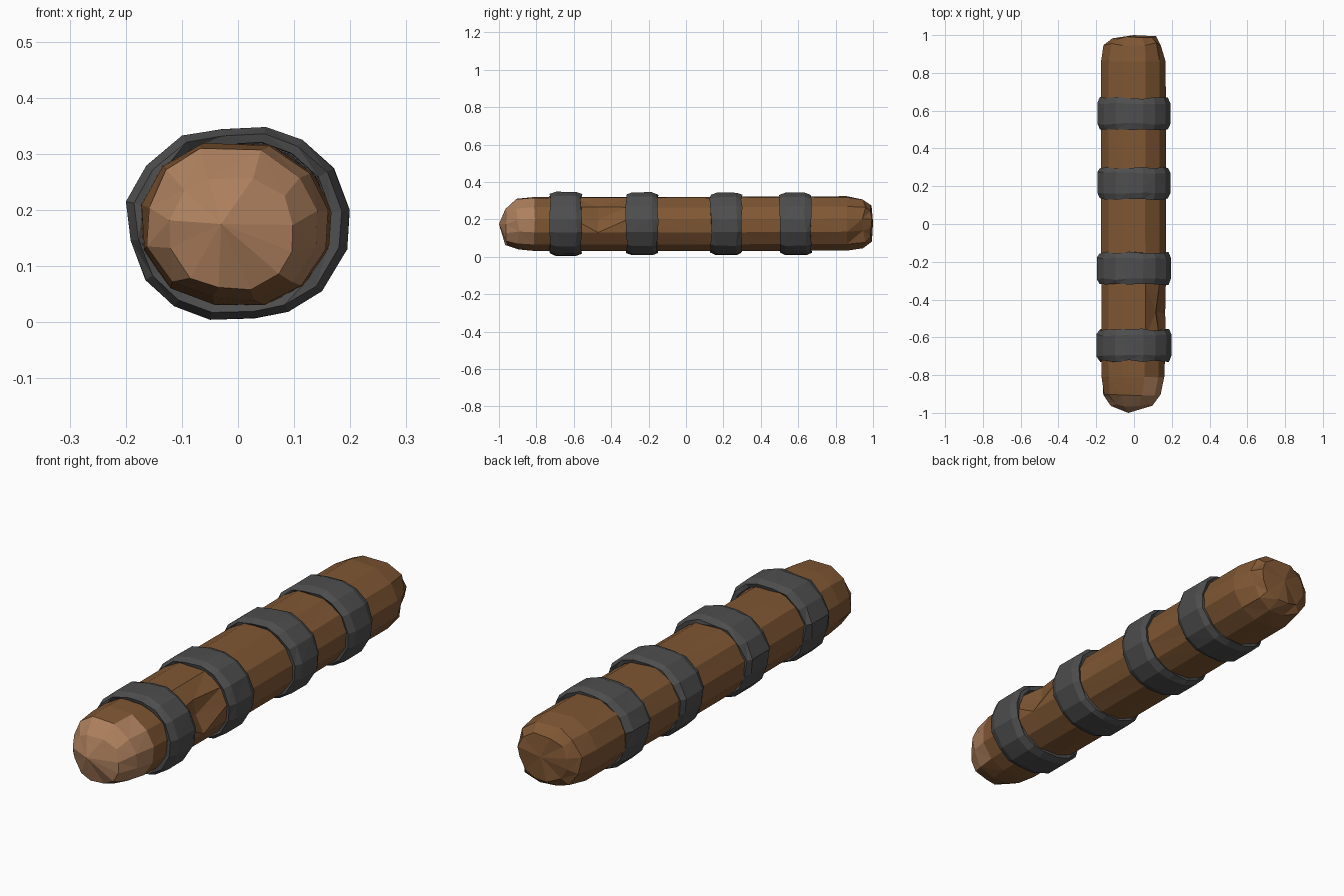
import bpy, bmesh, random
from mathutils import Vector

if "Cube" in bpy.data.objects:
    bpy.data.objects.remove(bpy.data.objects["Cube"])

random.seed(4)
CZ = 0.177


def material(name, rgb):
    m = bpy.data.materials.new(name)
    m.diffuse_color = (*rgb, 1)
    m.use_nodes = True
    m.node_tree.nodes["Principled BSDF"].inputs["Base Color"].default_value = m.diffuse_color
    return m


bark = material("brown bark", (0.215, 0.095, 0.034))
cut_wood = material("light cut wood", (0.42, 0.215, 0.11))
iron = material("dark iron", (0.076, 0.076, 0.077))


def finish(name, bm, mats):
    bmesh.ops.recalc_face_normals(bm, faces=bm.faces)
    me = bpy.data.meshes.new(name)
    bm.to_mesh(me)
    bm.free()
    for m in mats:
        me.materials.append(m)
    ob = bpy.data.objects.new(name, me)
    bpy.context.collection.objects.link(ob)
    return ob


def bridge(bm, a, b):
    n = len(a)
    for i in range(n):
        j = (i + 1) % n
        bm.faces.new((a[i], a[j], b[j], b[i]))


# Log: one rough outline lofted along y, narrowing at both ends
outline = [(0.165, 0.13), (0.168, 0.20), (0.135, 0.265), (0.06, 0.315),
           (-0.06, 0.32), (-0.135, 0.28), (-0.174, 0.21), (-0.17, 0.13),
           (-0.12, 0.06), (-0.04, 0.03), (0.05, 0.03), (0.12, 0.065)]
# y, x scale, z scale, x shift, z shift
sections = [(-0.96, 0.66, 0.68, -0.01, -0.015), (-0.90, 0.88, 0.92, -0.01, 0.0),
            (-0.81, 0.97, 0.99, -0.003, 0), (-0.60, 1, 1, 0, 0), (-0.47, 1, 1, 0, 0),
            (-0.31, 1, 1, 0, 0), (0.25, 1, 1, 0, 0), (0.60, 1, 1, 0, 0.003),
            (0.86, 1, 1, 0, 0.003), (0.95, 0.91, 0.89, 0, 0.004),
            (0.985, 0.68, 0.66, 0, 0.006)]
# chips in the side: (section, outline point) -> inward push
chips = {(4, 1): 0.045, (4, 2): 0.02, (9, 0): 0.03, (9, 1): 0.015}
bm = bmesh.new()
rings = []
for s, (y, sx, sz, dx, dz) in enumerate(sections):
    end = s in (0, 1, 9, 10)
    ring = []
    for k, (x, z) in enumerate(outline):
        j = 0.010 if end else 0.002
        px = x * sx + dx - chips.get((s, k), 0) + random.uniform(-j, j) * 0.5
        pz = CZ + (z - CZ) * sz + dz + random.uniform(-j, j) * 0.5
        py = y + random.uniform(-j, j)
        ring.append(bm.verts.new((px, py, pz)))
    rings.append(ring)
for a, b in zip(rings, rings[1:]):
    bridge(bm, a, b)
for ring, tip in ((rings[0], (-0.03, -1.0, 0.175)), (rings[-1], (0.0, 1.0, 0.185))):
    t = bm.verts.new(tip)
    for i in range(len(ring)):
        bm.faces.new((t, ring[i], ring[(i + 1) % len(ring)]))
bmesh.ops.recalc_face_normals(bm, faces=bm.faces)
# Bare wood on the front end, bark on its underside
for f in bm.faces:
    f.normal_update()
    c = f.calc_center_median()
    bare = c.y < -0.84 and f.normal.y < -0.12 and f.normal.z > -0.62
    f.material_index = 1 if bare else 0
bmesh.ops.triangulate(bm, faces=bm.faces)
finish("log", bm, [bark, cut_wood])

# Iron bands: bevelled hoops with a slightly hammered outline
hoop = [(0.2, 0.20), (0.172, 0.275), (0.115, 0.325), (0.05, 0.348), (-0.03, 0.345),
        (-0.10, 0.333), (-0.165, 0.28), (-0.2, 0.215), (-0.192, 0.145),
        (-0.165, 0.075), (-0.115, 0.028), (-0.05, 0.004), (0.03, 0.006),
        (0.09, 0.018), (0.15, 0.055), (0.195, 0.13)]
# y offset and scale of each loop round the hoop section
profile = [(-0.055, 1.0), (0.055, 1.0), (0.083, 0.93), (0.078, 0.84),
           (-0.078, 0.84), (-0.083, 0.93)]
for n, y0 in enumerate((-0.643, -0.235, 0.215, 0.585)):
    bm = bmesh.new()
    shrink = (1.0, 0.985, 0.975, 0.975)[n]
    loops = []
    for dy, sc in profile:
        loop = []
        for x, z in hoop:
            r = sc * shrink + random.uniform(-0.012, 0.0)
            v = Vector((x * r, y0 + dy + random.uniform(-0.006, 0.006), CZ + (z - CZ) * r))
            loop.append(bm.verts.new(v))
        loops.append(loop)
    for i in range(len(loops)):
        bridge(bm, loops[i], loops[(i + 1) % len(loops)])
    bmesh.ops.triangulate(bm, faces=bm.faces)
    finish("band_%d" % (n + 1), bm, [iron])
